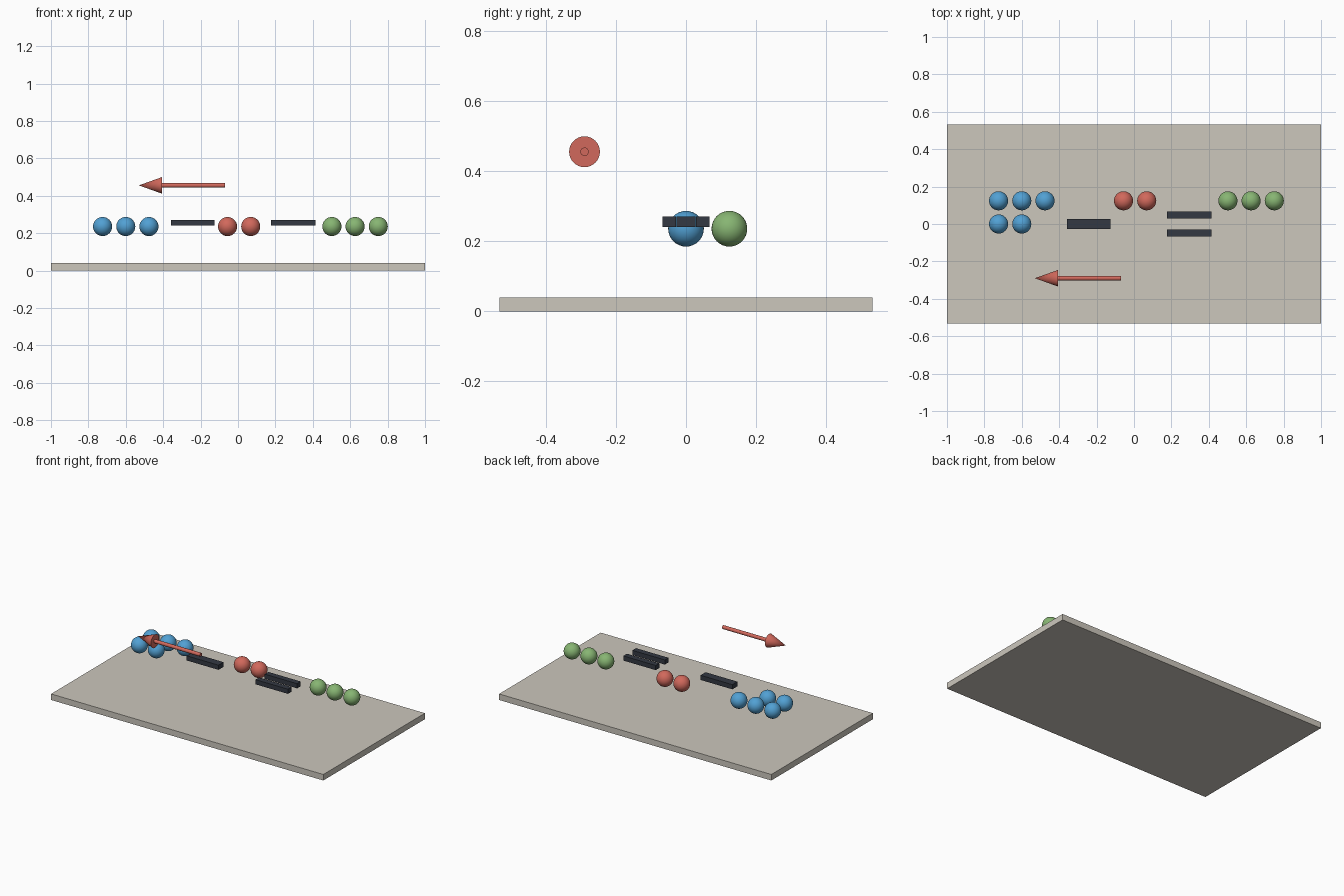
import bpy
import math

cube = bpy.data.objects.get("Cube")
if cube:
    bpy.data.objects.remove(cube, do_unlink=True)


def linear(c):
    return c / 12.92 if c <= 0.04045 else ((c + 0.055) / 1.055) ** 2.4


def material(name, *srgb):
    mat = bpy.data.materials.new(name)
    mat.use_nodes = True
    colour = [linear(c) for c in srgb] + [1.0]
    mat.diffuse_color = colour
    mat.node_tree.nodes["Principled BSDF"].inputs["Base Color"].default_value = colour
    return mat


STONE = material("warm grey", 0.80, 0.78, 0.74)
BLUE = material("blue", 0.32, 0.63, 0.83)
RED = material("red", 0.82, 0.41, 0.36)
GREEN = material("green", 0.53, 0.71, 0.45)
DARK = material("dark slate", 0.20, 0.22, 0.26)


def finish(name, mat, smooth=False):
    obj = bpy.context.object
    obj.name = name
    obj.data.materials.append(mat)
    if smooth:
        bpy.ops.object.shade_smooth_by_angle(angle=math.radians(40))
    return obj


def box(name, mat, centre, size):
    bpy.ops.mesh.primitive_cube_add(size=1, location=centre)
    bpy.context.object.scale = size
    bpy.ops.object.transform_apply(location=False, rotation=False, scale=True)
    return finish(name, mat)


def ball(name, mat, x, y):
    bpy.ops.mesh.primitive_uv_sphere_add(
        segments=32, ring_count=16, radius=0.051, location=(x, y, 0.236))
    return finish(name, mat, True)


# Base board
box("base_board", STONE, (0, 0, 0.02), (2, 1.066, 0.04))

# Counting balls, in rows of evenly spaced balls
PITCH = 0.124
rows = [
    ("blue_back_ball", BLUE, -0.724, PITCH, 3),
    ("blue_front_ball", BLUE, -0.724, 0, 2),
    ("red_ball", RED, -0.056, PITCH, 2),
    ("green_ball", GREEN, 0.502, PITCH, 3),
]
for name, mat, start, y, count in rows:
    for i in range(count):
        ball(f"{name}_{i + 1}", mat, start + i * PITCH, y)

# Minus sign and the two bars of the equals sign
SIGN_Z = 0.256
box("minus_bar", DARK, (-0.242, 0, SIGN_Z), (0.234, 0.053, 0.031))
for side, y in (("back", 0.048), ("front", -0.048)):
    box(f"equals_bar_{side}", DARK, (0.295, y, SIGN_Z), (0.238, 0.038, 0.031))

# Arrow pointing to -x
ARROW_Y, ARROW_Z = -0.29, 0.456
TIP, NECK, TAIL = -0.53, -0.407, -0.07
turn = (0, -math.pi / 2, 0)
bpy.ops.mesh.primitive_cylinder_add(
    vertices=24, radius=0.012, depth=TAIL - NECK, rotation=turn,
    location=((TAIL + NECK) / 2, ARROW_Y, ARROW_Z))
finish("arrow_shaft", RED, True)
bpy.ops.mesh.primitive_cone_add(
    vertices=32, radius1=0.044, radius2=0, depth=NECK - TIP, rotation=turn,
    location=((NECK + TIP) / 2, ARROW_Y, ARROW_Z))
finish("arrow_head", RED, True)
